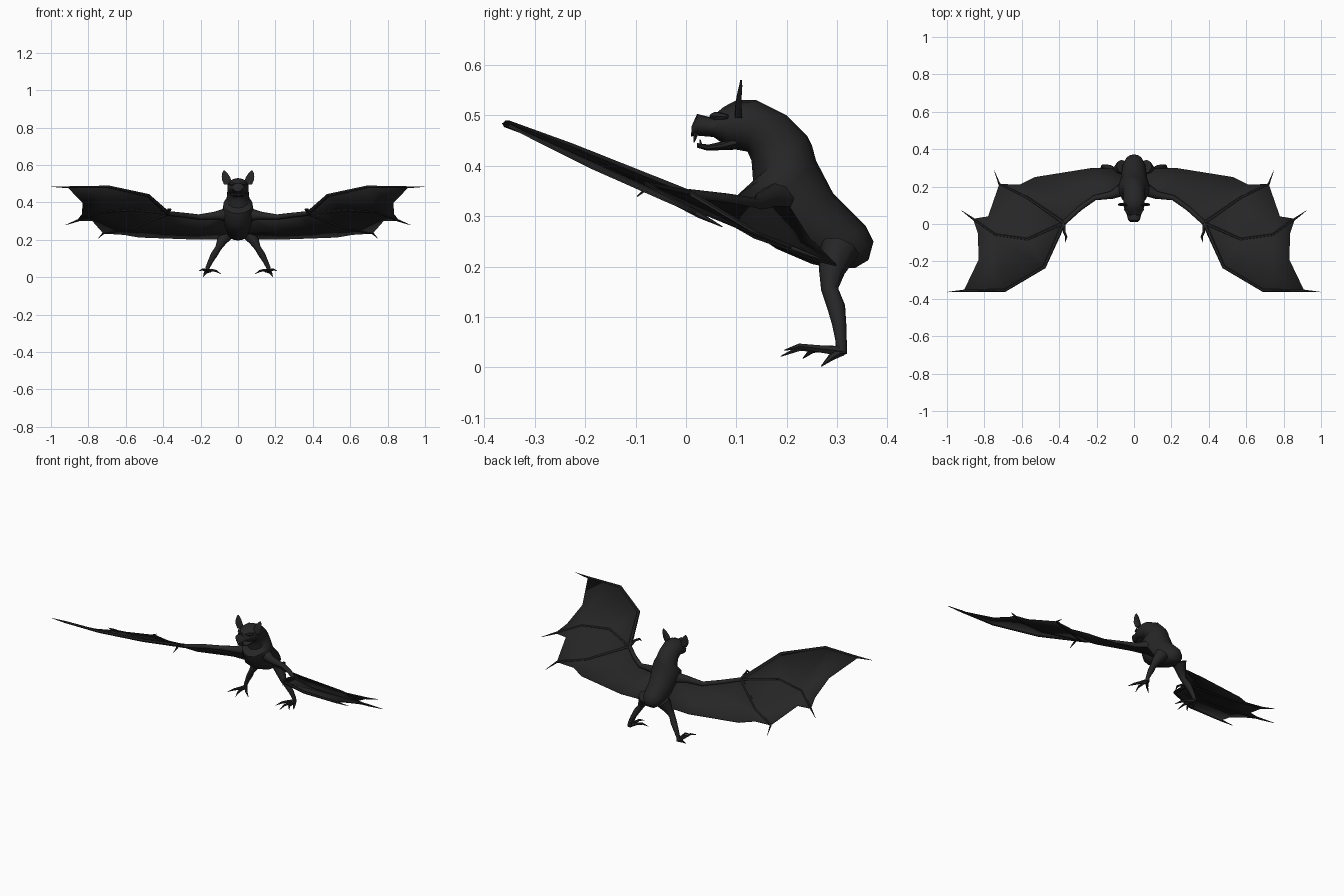
import bpy, bmesh, math
from mathutils import Vector as V

if "Cube" in bpy.data.objects:
    bpy.data.objects.remove(bpy.data.objects["Cube"])

fur = bpy.data.materials.new("charcoal")
fur.diffuse_color = (0.019, 0.019, 0.019, 1)
fur.use_nodes = True
fur.node_tree.nodes["Principled BSDF"].inputs["Base Color"].default_value = fur.diffuse_color


def finish(name, bm, mirror=False, thick=0, angle=50):
    bmesh.ops.recalc_face_normals(bm, faces=bm.faces)
    me = bpy.data.meshes.new(name)
    bm.to_mesh(me)
    bm.free()
    me.materials.append(fur)
    ob = bpy.data.objects.new(name, me)
    bpy.context.collection.objects.link(ob)
    if thick:
        m = ob.modifiers.new("thickness", 'SOLIDIFY')
        m.thickness, m.offset = thick, 0
    if mirror:
        ob.modifiers.new("mirror", 'MIRROR')
    bpy.ops.object.select_all(action='DESELECT')
    ob.select_set(True)
    bpy.context.view_layer.objects.active = ob
    bpy.ops.object.shade_smooth_by_angle(angle=math.radians(angle))
    return ob


def skin(bm, rings):
    """Bridge a list of closed point rings and cap both ends."""
    vs = [[bm.verts.new(p) for p in r] for r in rings]
    n = len(vs[0])
    for a, b in zip(vs, vs[1:]):
        for i in range(n):
            j = (i + 1) % n
            bm.faces.new((a[i], a[j], b[j], b[i]))
    bm.faces.new(vs[0])
    bm.faces.new(vs[-1])


def body_loft(name, rows, n=14):
    """Rows: back y, back z, front y, front z, half width."""
    bm, rings = bmesh.new(), []
    for by, bz, fy, fz, w in rows:
        c = V((0, (by + fy) / 2, (bz + fz) / 2))
        h = V((0, (by - fy) / 2, (bz - fz) / 2))
        rings.append([c + h * math.cos(t) + V((w * math.sin(t), 0, 0))
                      for t in (2 * math.pi * i / n for i in range(n))])
    skin(bm, rings)
    return finish(name, bm)


def tube(bm, pts, n=6):
    """Tapered limb through points (x, y, z, radius)."""
    ps = [V(p[:3]) for p in pts]
    rings = []
    for i, p in enumerate(ps):
        d = (ps[min(i + 1, len(ps) - 1)] - ps[max(i - 1, 0)]).normalized()
        ref = V((0, 0, 1)) if abs(d.z) < 0.8 else V((0, 1, 0))
        u = d.cross(ref).normalized()
        v = u.cross(d)
        rings.append([p + pts[i][3] * (u * math.cos(t) + v * math.sin(t))
                      for t in (2 * math.pi * k / n for k in range(n))])
    skin(bm, rings)


def limbs(name, paths, n=6):
    bm = bmesh.new()
    for p in paths:
        tube(bm, p, n)
    return finish(name, bm, mirror=True)


# Hunched torso, neck, head and snout
body_loft("body", [
    (.362, .213, .335, .197, .025), (.372, .25, .29, .197, .05),
    (.357, .28, .25, .205, .062), (.292, .345, .18, .235, .072),
    (.258, .41, .12, .275, .085), (.25, .44, .10, .34, .078),
    (.24, .46, .133, .37, .062), (.20, .50, .13, .41, .058),
    (.14, .53, .122, .428, .058), (.10, .53, .10, .432, .058),
    (.075, .517, .083, .437, .052), (.05, .496, .055, .457, .04),
    (.022, .503, .02, .46, .032), (.011, .478, .01, .458, .02)])

# Open lower jaw
body_loft("lower_jaw", [
    (.10, .465, .10, .432, .045), (.07, .448, .07, .431, .038),
    (.045, .442, .042, .430, .03), (.022, .445, .022, .436, .018)], 10)

# Fangs
limbs("fangs", [[(.016, .02, .466, .006), (.016, .016, .446, .0008)],
                [(.014, .03, .436, .005), (.014, .028, .452, .0008)]], 5)

# Brow ridges and eyes
limbs("brows", [[(.012, .052, .498, .006), (.034, .06, .499, .009),
                 (.05, .082, .497, .005)]])

# Cupped ears: flattened rings leaning outward
bm = bmesh.new()
rings = []
for x, y, z, w, d in [(.052, .098, .495, .022, .014), (.06, .099, .518, .025, .012),
                      (.066, .102, .540, .021, .009), (.071, .106, .558, .013, .006),
                      (.074, .108, .570, .003, .003)]:
    rings.append([(x + w * math.cos(t),
                   y + d * math.sin(t) * (1 if math.sin(t) > 0 else .15), z)
                  for t in (math.pi * k / 5 for k in range(10))])
skin(bm, rings)
finish("ears", bm, mirror=True)

# Wing landmarks
P = dict(
    S=(.05, .2, .335), A1=(.12, .155, .33), A2=(.21, .14, .322), A3=(.29, .083, .332),
    W=(.375, .005, .342), L1=(.48, -.23, .437), L2=(.69, -.355, .483),
    L3=(.91, -.357, .481), M0=(.05, .25, .25), M1=(.2, .22, .245),
    M2=(.37, .13, .262), R=(.57, .14, .262), H=(.06, .295, .205), B1=(.23, .298, .203),
    B2=(.53, .25, .214), B3=(.61, .21, .228), F3=(.72, .213, .235),
    C1=(.78, .04, .303), F2=(.86, .027, .302), C2=(.835, -.05, .335),
    C3=(.83, -.19, .397), K=(.57, -.082, .362), Q=(.74, -.058, .348))

# Wing membrane, as panels strung between the landmarks
panels = ("S A1 M1 M0|A1 A2 M1|A2 A3 M2 M1|A3 W M2|W R M2|M0 M1 B1 H|M1 M2 B2 B1|"
          "M2 R B3 B2|R F3 B3|W K R|K Q R|Q C1 R|R C1 F3|Q F2 C1|W L1 K|L1 L2 Q K|"
          "L2 C3 Q|L2 L3 C3|Q C3 C2|Q C2 F2")
bm = bmesh.new()
vert = {k: bm.verts.new(p) for k, p in P.items()}
for f in panels.split("|"):
    bm.faces.new([vert[k] for k in f.split()])
finish("wing_membrane", bm, mirror=True, thick=.004, angle=30)


def at(key, r):
    return (*P[key], r)


# Arm along the leading edge
limbs("arms", [[(.02, .2, .335, .05), (.06, .185, .335, .036), at("A1", .021),
                at("A2", .014), at("A3", .013), at("W", .012)]], 8)

# Three long fingers ending in claws
limbs("wing_fingers", [
    [at("W", .011), at("L1", .009), at("L2", .008), at("L3", .006),
     (.998, -.364, .484, .001)],
    [at("W", .01), at("K", .008), at("Q", .007), at("F2", .006),
     (.922, .072, .279, .001)],
    [at("W", .01), at("R", .008), at("F3", .006), (.747, .285, .208, .001)]])

# Hooked thumbs
limbs("thumbs", [[(.375, .005, .345, .009), (.372, -.045, .362, .007),
                  (.362, -.07, .362, .006), (.368, -.097, .339, .001)]])

# Legs
limbs("legs", [[(.06, .305, .235, .04), (.088, .289, .19, .026), (.106, .285, .155, .017),
                (.128, .298, .12, .018), (.147, .304, .085, .014),
                (.163, .308, .05, .011), (.166, .308, .027, .011)]], 8)

# Clawed toes: root, arched knuckle, tip
paths = []
for kx, ky, kz, tx, ty, tz in [(.187, .225, .042, .208, .195, .034),
                               (.155, .225, .038, .148, .188, .022),
                               (.118, .25, .034, .092, .232, .018)]:
    paths.append([(.165, .31, .032, .011), ((.165 + kx) / 2, (.305 + ky) / 2, .037, .008),
                  (kx, ky, kz, .006), (tx, ty, tz, .001)])
paths.append([(.165, .308, .032, .01), (.178, .288, .02, .007), (.186, .268, .002, .001)])
limbs("toes", paths)
